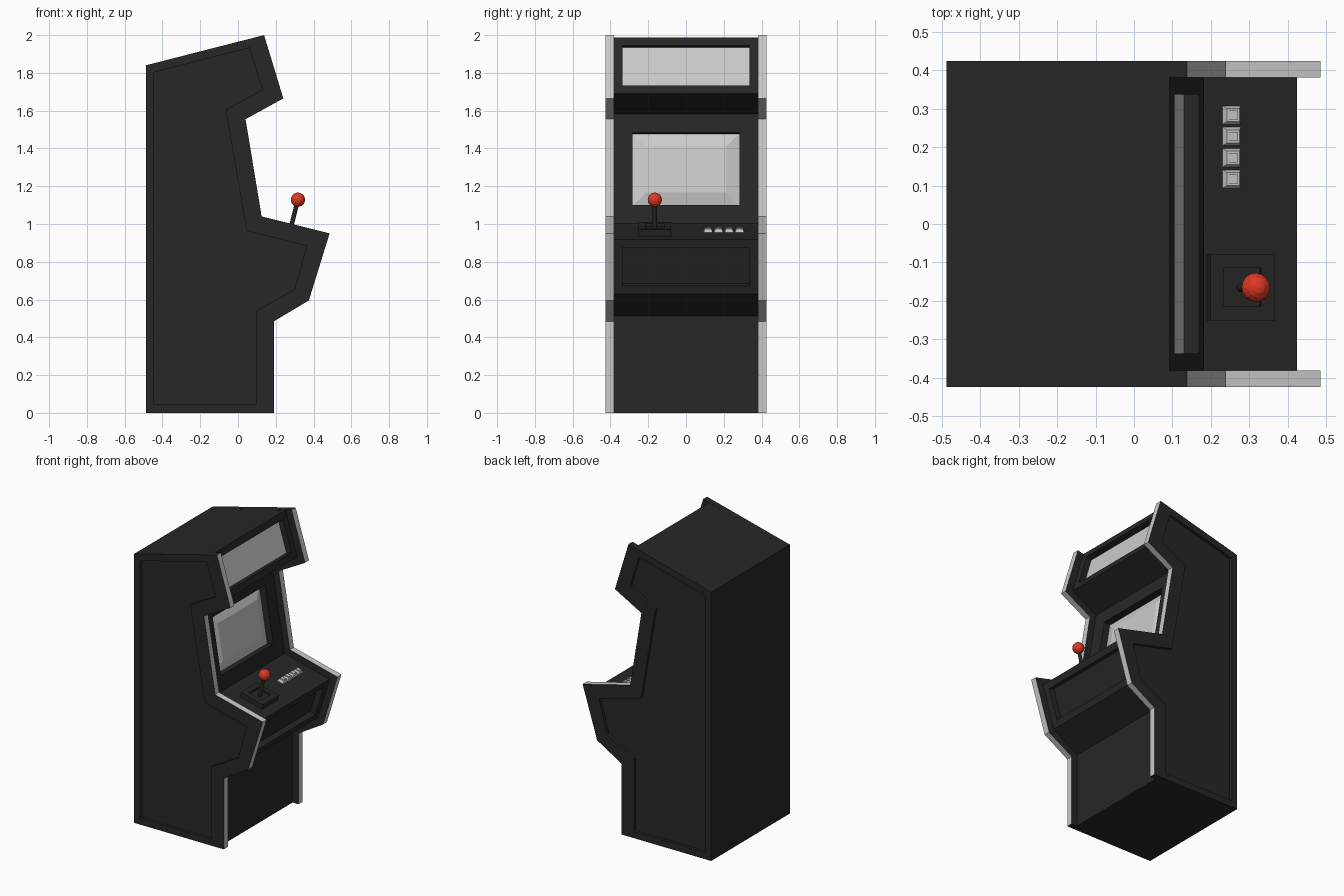
import bpy, bmesh, math
from mathutils import Vector

if "Cube" in bpy.data.objects:
    bpy.data.objects.remove(bpy.data.objects["Cube"])


def material(name, rgb):
    m = bpy.data.materials.new(name)
    m.diffuse_color = (*rgb, 1)
    m.use_nodes = True
    m.node_tree.nodes["Principled BSDF"].inputs["Base Color"].default_value = m.diffuse_color
    return m


BLACK = material("black_laminate", (0.02, 0.02, 0.02))
GREY = material("grey", (0.8, 0.8, 0.8))
RED = material("red_plastic", (0.75, 0.04, 0.02))


def loft(rings):
    """Join equal rings with quads, then cap both ends; side faces come first."""
    bm = bmesh.new()
    loops = [[bm.verts.new(p) for p in r] for r in rings]
    n = len(rings[0])
    for a, b in zip(loops, loops[1:]):
        for i in range(n):
            j = (i + 1) % n
            bm.faces.new((a[i], a[j], b[j], b[i]))
    bm.faces.new(loops[0])
    bm.faces.new(loops[-1])
    bmesh.ops.recalc_face_normals(bm, faces=bm.faces)
    bm.faces.ensure_lookup_table()
    return bm


def finish(bm, name, *mats):
    me = bpy.data.meshes.new(name)
    bm.to_mesh(me)
    bm.free()
    for m in mats:
        me.materials.append(m)
    ob = bpy.data.objects.new(name, me)
    bpy.context.collection.objects.link(ob)
    return ob


def at_y(profile, y):
    return [(x, y, z) for x, z in profile]


def recess(bm, face, margin, depth):
    """Inset a face and sink it straight in; returns the sunken face."""
    bmesh.ops.inset_individual(bm, faces=[face], thickness=margin, use_even_offset=True)
    face = bmesh.ops.extrude_discrete_faces(bm, faces=[face])["faces"][0]
    face.normal_update()
    move = -face.normal * depth
    for v in face.verts:
        v.co += move
    return face


# Side panels: framed profile with a sunken field and grey front edging
outer = [(-0.488, 0), (0.19, 0), (0.19, 0.485), (0.375, 0.595), (0.485, 0.95),
         (0.125, 1.04), (0.04, 1.555), (0.24, 1.665), (0.138, 2.0), (-0.488, 1.84)]
inner = [(-0.444, 0.045), (0.097, 0.045), (0.097, 0.54), (0.3, 0.655), (0.363, 0.885),
         (0.045, 0.965), (-0.065, 1.605), (0.128, 1.71), (0.06, 1.932), (-0.444, 1.803)]
bm = loft([at_y(outer, 0.382), at_y(outer, 0.425), at_y(inner, 0.425), at_y(inner, 0.405)])
for i in range(1, 8):
    bm.faces[i].material_index = 1
sides = finish(bm, "side_panels", BLACK, GREY)
mirror = sides.modifiers.new("Mirror", 'MIRROR')
mirror.use_axis = (False, True, False)

# Cabinet body between the side panels
body = [(-0.488, 0), (0.145, 0), (0.145, 0.513), (0.336, 0.63), (0.425, 0.918),
        (0.085, 1.003), (-0.01, 1.583), (0.182, 1.69), (0.093, 1.988), (-0.488, 1.84)]
bm = loft([at_y(body, -0.382), at_y(body, 0.382)])
door, screen, marquee = bm.faces[3], bm.faces[5], bm.faces[7]
recess(bm, door, 0.045, 0.04)
recess(bm, marquee, 0.045, 0.04).material_index = 1
glass = recess(bm, screen, 0.1, 0.045)
glass.material_index = 1
# Bulging screen glass
bmesh.ops.inset_individual(bm, faces=[glass], thickness=0.07, depth=0.022, use_even_offset=True)
finish(bm, "cabinet_body", BLACK, GREY)

# Controls stand square to the sloping control panel
TILT = math.atan(0.25)
NORMAL = Vector((math.sin(TILT), 0, math.cos(TILT)))


def on_panel(x, y, h=0):
    return Vector((x, y, 1.003 - 0.25 * (x - 0.085))) + NORMAL * h


def stepped_block(name, steps, x, y, mat):
    """Square block from (half size, height) steps."""
    bm = loft([[(-s, -s, h), (s, -s, h), (s, s, h), (-s, s, h)] for s, h in steps])
    ob = finish(bm, name, mat)
    ob.location = on_panel(x, y)
    ob.rotation_euler.y = TILT


# Joystick
JX, JY = 0.274, -0.165
stepped_block("joystick_base", [(0.086, 0), (0.086, 0.036), (0.05, 0.036), (0.05, 0.02)],
              JX, JY, BLACK)
bpy.ops.mesh.primitive_cylinder_add(vertices=12, radius=0.012, depth=0.15,
                                    location=on_panel(JX, JY, 0.09), rotation=(0, TILT, 0))
stick = bpy.context.object
stick.name = "joystick_shaft"
stick.data.materials.append(BLACK)
bpy.ops.mesh.primitive_uv_sphere_add(segments=16, ring_count=8, radius=0.038,
                                     location=on_panel(JX, JY, 0.178), rotation=(0, TILT, 0))
ball = bpy.context.object
ball.name = "joystick_ball"
ball.data.materials.append(RED)

# Row of four buttons
for i in range(4):
    stepped_block(f"button_{i + 1}",
                  [(0.024, 0), (0.017, 0.018), (0.012, 0.018), (0.012, 0.022)],
                  0.254, 0.117 + i * 0.0555, GREY)
